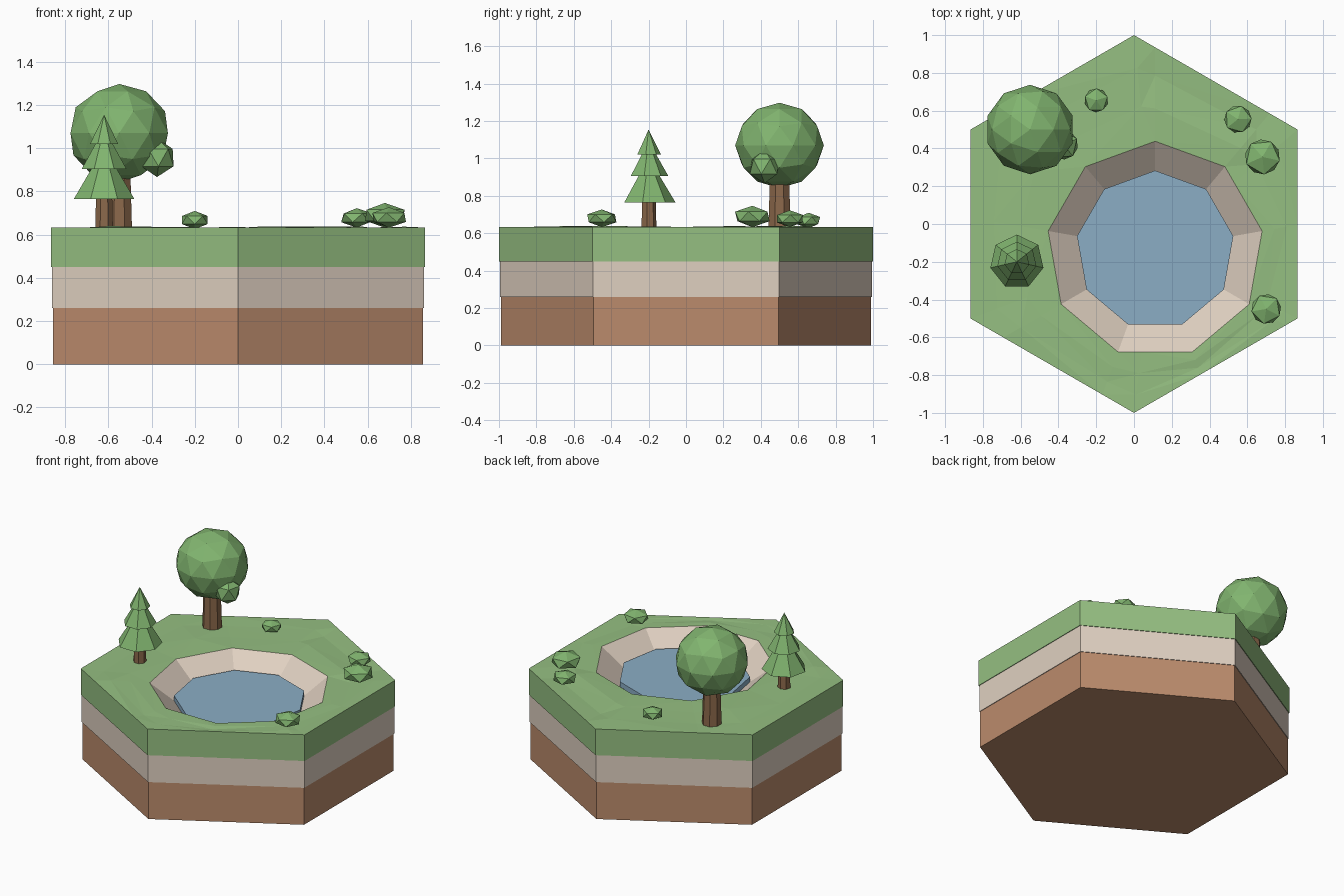
import bpy, bmesh, math, random
from mathutils import Vector

if "Cube" in bpy.data.objects:
    bpy.data.objects.remove(bpy.data.objects["Cube"])

random.seed(4)


def mat(name, rgb):
    m = bpy.data.materials.new(name)
    m.diffuse_color = (*rgb, 1)
    m.use_nodes = True
    m.node_tree.nodes["Principled BSDF"].inputs["Base Color"].default_value = m.diffuse_color
    return m


GRASS = mat("grass", (0.30, 0.52, 0.22))
SAND = mat("sand", (0.74, 0.63, 0.53))
SOIL = mat("soil", (0.50, 0.26, 0.15))
WATER = mat("water", (0.26, 0.42, 0.56))
LEAF = mat("leaf", (0.22, 0.46, 0.16))
BARK = mat("bark", (0.26, 0.14, 0.07))


def finish(bm, name, m):
    bmesh.ops.recalc_face_normals(bm, faces=bm.faces)
    me = bpy.data.meshes.new(name)
    bm.to_mesh(me)
    bm.free()
    me.materials.append(m)
    ob = bpy.data.objects.new(name, me)
    bpy.context.collection.objects.link(ob)
    return ob


def cone(name, m, sides, r1, r2, x, y, z0, z1, start=90):
    # tapered prism with its first corner at the start angle
    bm = bmesh.new()
    rings = []
    for r, z in ((r1, z0), (r2, z1)):
        a = [math.radians(start + 360 * i / sides) for i in range(sides)]
        rings.append([bm.verts.new((x + r * math.cos(t), y + r * math.sin(t), z)) for t in a])
    for i in range(sides):
        j = (i + 1) % sides
        bm.faces.new((rings[0][i], rings[0][j], rings[1][j], rings[1][i]))
    bm.faces.new(rings[0])
    bm.faces.new(rings[1])
    bmesh.ops.remove_doubles(bm, verts=bm.verts, dist=1e-5)
    return finish(bm, name, m)


def blob(name, x, y, z, r, h, sub=1, turn=0.0):
    bm = bmesh.new()
    bmesh.ops.create_icosphere(bm, subdivisions=sub, radius=1)
    ob = finish(bm, name, LEAF)
    ob.location, ob.scale, ob.rotation_euler.z = (x, y, z), (r, r, h), turn
    return ob


# Ground layers
cone("soil_layer", SOIL, 6, 0.99, 0.99, 0, 0, 0, 0.26)
cone("stone_layer", SAND, 6, 0.995, 0.995, 0, 0, 0.26, 0.45)

# Grass slab: rings run from the nine-sided pond rim out to the hexagon
PC, RIM, TOP = Vector((0.112, -0.137)), 0.575, 0.633


def rim_dist(t):
    local = math.radians((math.degrees(t) - 90 + 1e-6) % 40 - 20)
    return RIM * math.cos(math.radians(20)) / math.cos(local)


def hex_dist(t):
    d, out = Vector((math.cos(t), math.sin(t))), []
    for k in range(6):
        n = Vector((math.cos(k * math.pi / 3), math.sin(k * math.pi / 3)))
        if n.dot(d) > 1e-4:
            out.append((0.866 - n.dot(PC)) / n.dot(d))
    return min(out)


angles = [math.radians(90 + 40 * i) % math.tau for i in range(9)]
for k in range(6):
    c = Vector((math.cos(math.radians(30 + 60 * k)), math.sin(math.radians(30 + 60 * k)))) - PC
    angles.append(math.atan2(c.y, c.x) % math.tau)
angles.sort()
bm = bmesh.new()
rings = []
for f, z, jitter in ((0, 0.45, 0), (0, TOP, 0), (0.35, TOP, 0.007), (0.7, TOP, 0.007), (1, TOP, 0), (1, 0.45, 0)):
    ring = []
    for t in angles:
        r = rim_dist(t) * (1 - f) + hex_dist(t) * f
        ring.append(bm.verts.new((PC.x + r * math.cos(t), PC.y + r * math.sin(t),
                                  z + random.uniform(-jitter, jitter))))
    rings.append(ring)
n = len(angles)
for a, b in zip(rings, rings[1:] + rings[:1]):
    for i in range(n):
        bm.faces.new((a[i], a[(i + 1) % n], b[(i + 1) % n], b[i]))
bmesh.ops.triangulate(bm, faces=bm.faces)
finish(bm, "grass_slab", GRASS)

# Pond bowl and water
bm = bmesh.new()
loops = []
for r, z in ((RIM, TOP), (0.415, 0.51)):
    a = [math.radians(90 + 40 * i) for i in range(9)]
    loops.append([bm.verts.new((PC.x + r * math.cos(t), PC.y + r * math.sin(t), z)) for t in a])
for i in range(9):
    j = (i + 1) % 9
    bm.faces.new((loops[0][i], loops[0][j], loops[1][j], loops[1][i]))
bm.faces.new(loops[1])
bowl = finish(bm, "pond_bowl", SAND)
if bowl.data.polygons[-1].normal.z < 0:
    bowl.data.flip_normals()
cone("water", WATER, 9, 0.42, 0.42, PC.x, PC.y, 0.515, 0.55)

# Round tree
cone("round_tree_trunk", BARK, 8, 0.064, 0.055, -0.55, 0.5, 0.625, 0.92, 22.5)
blob("round_tree_crown", -0.55, 0.5, 1.07, 0.237, 0.228, 2)
blob("round_tree_side_crown", -0.375, 0.42, 0.957, 0.088, 0.09, 1, 0.4)

# Pine tree
cone("pine_trunk", BARK, 7, 0.042, 0.038, -0.62, -0.2, 0.625, 0.79)
for i, (r1, r2, z0, z1) in enumerate(((0.144, 0.045, 0.765, 0.93),
                                      (0.106, 0.03, 0.905, 1.04),
                                      (0.067, 0.0, 1.02, 1.155))):
    cone(f"pine_tier_{i + 1}", LEAF, 7, r1, r2, -0.62, -0.2, z0, z1)

# Bushes
for i, (x, y, z, r, h) in enumerate(((-0.2, 0.655, 0.668, 0.07, 0.042),
                                     (0.55, 0.555, 0.678, 0.081, 0.045),
                                     (0.68, 0.355, 0.69, 0.104, 0.057),
                                     (0.7, -0.45, 0.68, 0.088, 0.047))):
    blob(f"bush_{i + 1}", x, y, z, r, h, 1, 0.3 + i)
